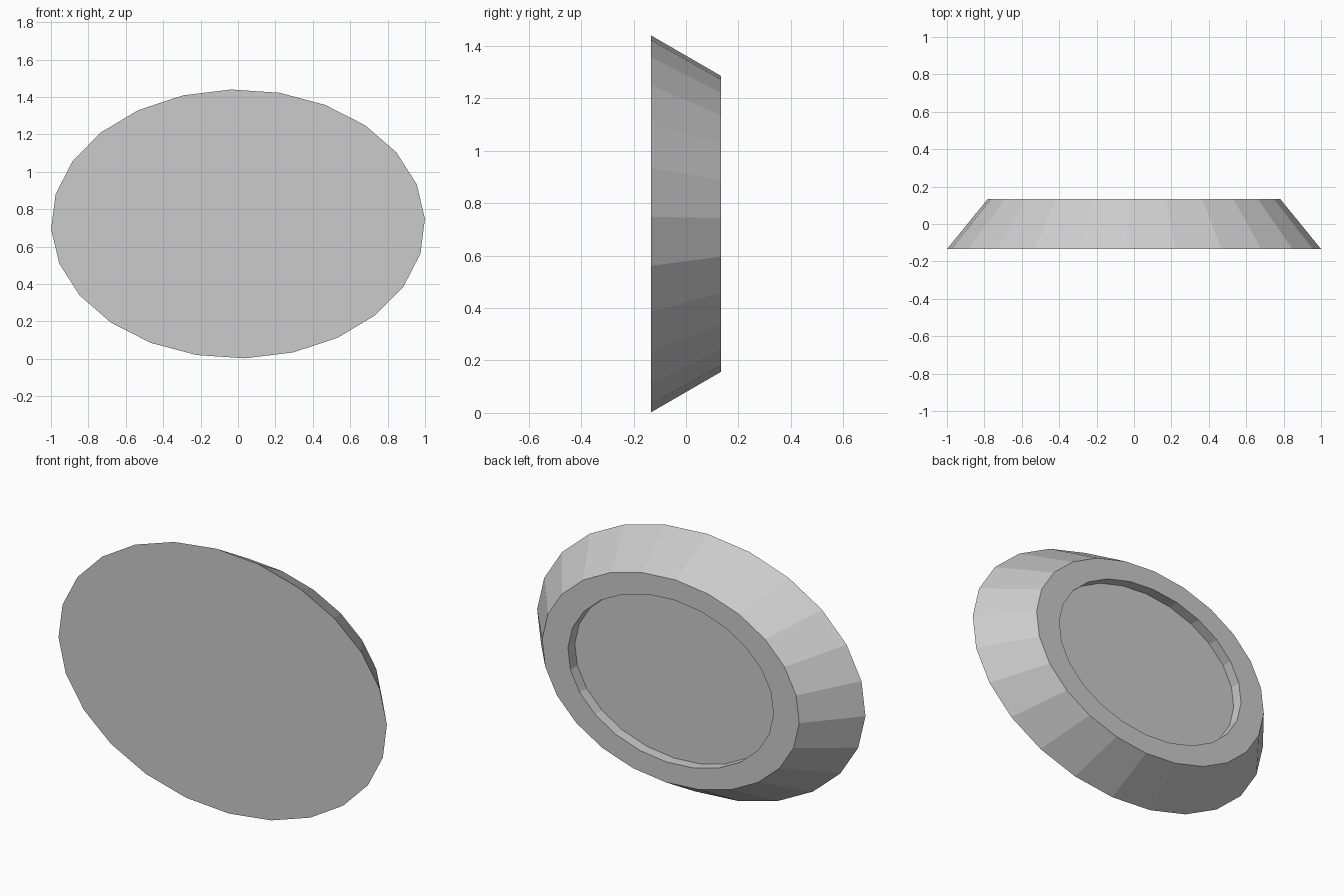
import bpy, bmesh, math

if "Cube" in bpy.data.objects:
    bpy.data.objects.remove(bpy.data.objects["Cube"])

SIDES = 24
PHASE = 0.038      # slight turn of the facets
CZ = 0.721         # height of the centre

# Rings from front face to recess floor: (y, x radius, z radius)
RINGS = [
    (-0.133, 1.0, 0.719),    # front rim
    (0.133, 0.783, 0.565),   # back rim
    (0.133, 0.626, 0.452),   # recess lip
    (0.073, 0.626, 0.452),   # recess floor
]


def ring(bm, y, rx, rz):
    angles = [PHASE + 2 * math.pi * i / SIDES for i in range(SIDES)]
    return [bm.verts.new((rx * math.cos(a), y, CZ + rz * math.sin(a))) for a in angles]


bm = bmesh.new()
loops = [ring(bm, *r) for r in RINGS]

# Walls between neighbouring rings
for a, b in zip(loops, loops[1:]):
    for i in range(SIDES):
        j = (i + 1) % SIDES
        bm.faces.new((a[i], a[j], b[j], b[i]))

# Flat front face and recess floor
bm.faces.new(loops[0])
bm.faces.new(loops[-1])
bmesh.ops.recalc_face_normals(bm, faces=bm.faces[:])

mesh = bpy.data.meshes.new("oval_plate")
bm.to_mesh(mesh)
bm.free()
plate = bpy.data.objects.new("oval_plate", mesh)
bpy.context.collection.objects.link(plate)
